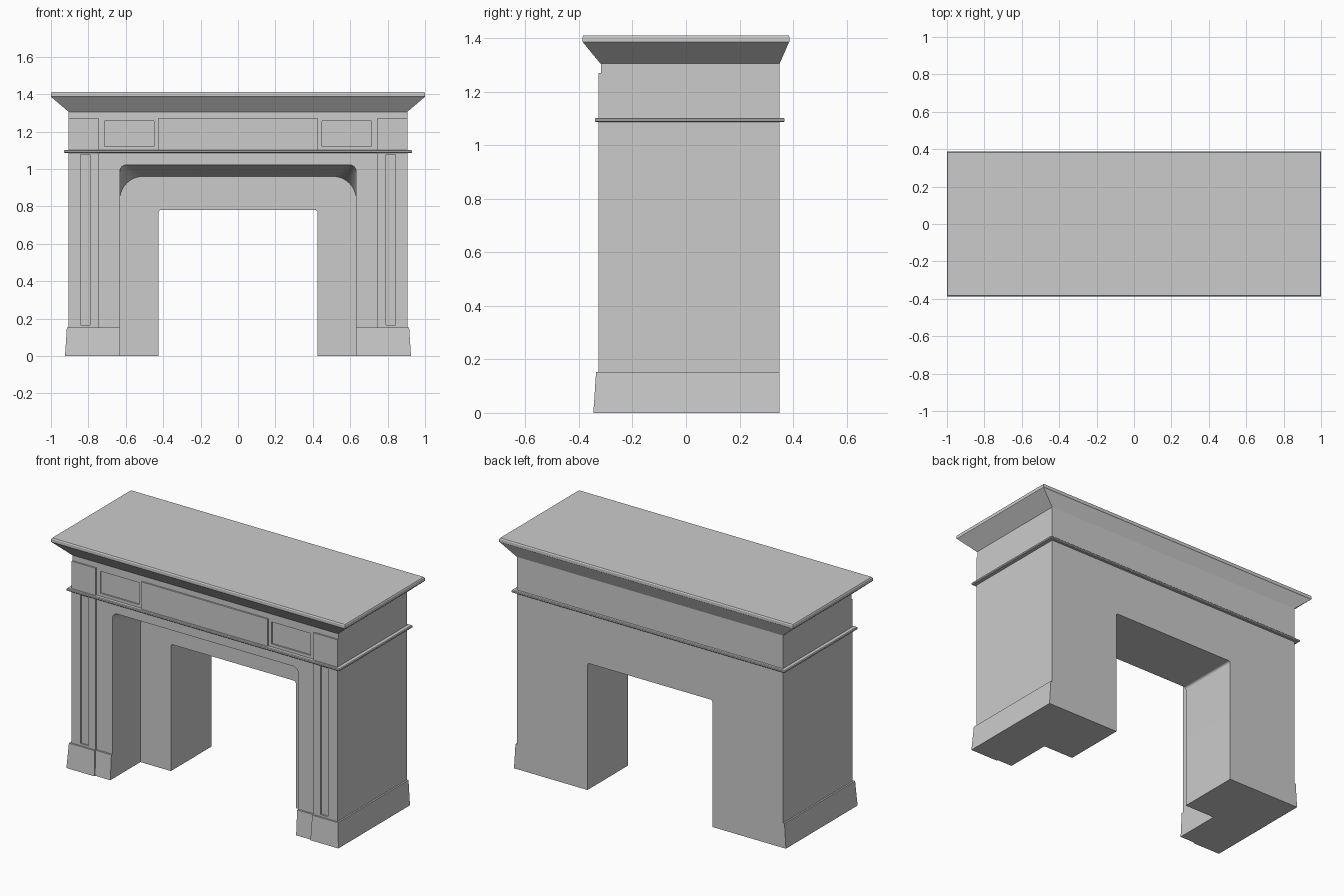
import bpy, bmesh, math

if "Cube" in bpy.data.objects:
    bpy.data.objects.remove(bpy.data.objects["Cube"])


def make(name, verts, faces, smooth=False):
    me = bpy.data.meshes.new(name)
    me.from_pydata(verts, [], faces)
    bm = bmesh.new()
    bm.from_mesh(me)
    bmesh.ops.recalc_face_normals(bm, faces=bm.faces)
    bm.to_mesh(me)
    bm.free()
    ob = bpy.data.objects.new(name, me)
    bpy.context.collection.objects.link(ob)
    if smooth:
        me.shade_smooth()
        me.set_sharp_from_angle(angle=math.radians(30))
    return ob


def stack(name, rects):
    """Solid through rectangles (x0, x1, y0, y1, z), bottom to top."""
    v, f = [], [(3, 2, 1, 0)]
    for x0, x1, y0, y1, z in rects:
        v += [(x0, y0, z), (x1, y0, z), (x1, y1, z), (x0, y1, z)]
    for k in range(len(rects) - 1):
        a = 4 * k
        f += [(a + i, a + (i + 1) % 4, a + 4 + (i + 1) % 4, a + 4 + i) for i in range(4)]
    n = len(v)
    f.append((n - 4, n - 3, n - 2, n - 1))
    return make(name, v, f)


def box(name, x0, x1, y0, y1, z0, z1):
    return stack(name, [(x0, x1, y0, y1, z0), (x0, x1, y0, y1, z1)])


def frame(name, outer, inner, y0, y1):
    """Rectangular frame facing -y; rectangles are (x0, x1, z0, z1)."""
    v = []
    for y in (y0, y1):
        for x0, x1, z0, z1 in (outer, inner):
            v += [(x0, y, z0), (x1, y, z0), (x1, y, z1), (x0, y, z1)]
    f = []
    for i in range(4):
        j = (i + 1) % 4
        for a, b in ((0, 4), (4, 12), (12, 8), (8, 0)):
            f.append((a + i, a + j, b + j, b + i))
    return make(name, v, f)


def arch(w, h, r, y, n=10):
    """Opening outline from right foot to left foot with rounded top corners."""
    q = [(w - r + r * math.cos(t), y, h - r + r * math.sin(t))
         for t in (i * math.pi / 2 / n for i in range(n + 1))]
    half = [(w, y, 0)] + q
    return half + [(-x, yy, z) for x, yy, z in reversed(half)]


FRONT, RECESS, BACK = -0.317, -0.045, 0.35
W, TOP = 0.905, 1.305

# Body: outer shell, splayed arch recess, then firebox opening
rings = [arch(0.632, 1.022, 0.035, FRONT), arch(0.632, 0.96, 0.125, RECESS),
         arch(0.425, 0.78, 0.014, RECESS), arch(0.425, 0.78, 0.014, BACK)]
n = len(rings[0])
verts = [p for r in rings for p in r]
o = len(verts)
for y in (FRONT, BACK):
    verts += [(-W, y, 0), (-W, y, TOP), (W, y, TOP), (W, y, 0)]
faces = [(a + i, a + i + 1, a + n + i + 1, a + n + i)
         for a in (0, n, 2 * n) for i in range(n - 1)]
faces += [(o + i, o + i + 1, o + 5 + i, o + 4 + i) for i in range(3)]
faces.append([o, o + 1, o + 2, o + 3] + list(range(n)))
faces.append([o + 4, o + 5, o + 6, o + 7] + list(range(3 * n, 4 * n)))
faces.append((o + 3, 0, n, 2 * n, 3 * n, o + 7))
faces.append((o, n - 1, 2 * n - 1, 3 * n - 1, 4 * n - 1, o + 4))
body = make("fireplace_body", verts, faces, smooth=True)

for s, side in ((-1, "left"), (1, "right")):
    def span(a, b):
        return (a, b) if s > 0 else (-b, -a)

    # Sunken small frieze panel
    cutter = box(side + "_panel_cutter", *span(0.45, 0.715), -0.4, FRONT + 0.009, 1.12, 1.255)
    cutter.hide_render = True
    cutter.hide_viewport = True
    m = body.modifiers.new(side + "_panel", "BOOLEAN")
    m.operation = "DIFFERENCE"
    m.solver = "EXACT"
    m.object = cutter

    # Pilaster with long groove, and block above it
    frame(side + "_pilaster", (*span(0.742, W), 0.0, 1.09),
          (*span(0.79, 0.842), 0.165, 1.077), -0.326, FRONT)
    box(side + "_frieze_block", *span(0.742, W), -0.326, FRONT, 1.095, 1.27)

    # Tapered plinths
    stack(side + "_outer_plinth", [(*span(0.735, 0.925), -0.346, BACK, 0),
                                   (*span(0.74, 0.915), -0.336, BACK, 0.152)])
    stack(side + "_inner_plinth", [(*span(0.632, 0.738), -0.338, -0.2, 0),
                                   (*span(0.632, 0.742), -0.328, -0.2, 0.152)])

# Raised centre panel of the frieze
box("frieze_centre_panel", -0.428, 0.428, -0.326, FRONT, 1.095, 1.27)

# Thin moulding band
stack("moulding_band", [(-x, x, -y, y + 0.028, z) for x, y, z in
                        ((0.926, 0.336, 1.086), (0.93, 0.34, 1.09),
                         (0.93, 0.34, 1.098), (0.926, 0.336, 1.102))])

# Flared cornice and mantel shelf
stack("cornice_shelf", [(-W, W, -0.32, BACK, TOP),
                        (-0.997, 0.997, -0.384, 0.384, 1.383),
                        (-1, 1, -0.387, 0.387, 1.386),
                        (-1, 1, -0.387, 0.387, 1.404),
                        (-0.996, 0.996, -0.383, 0.383, 1.41)])
